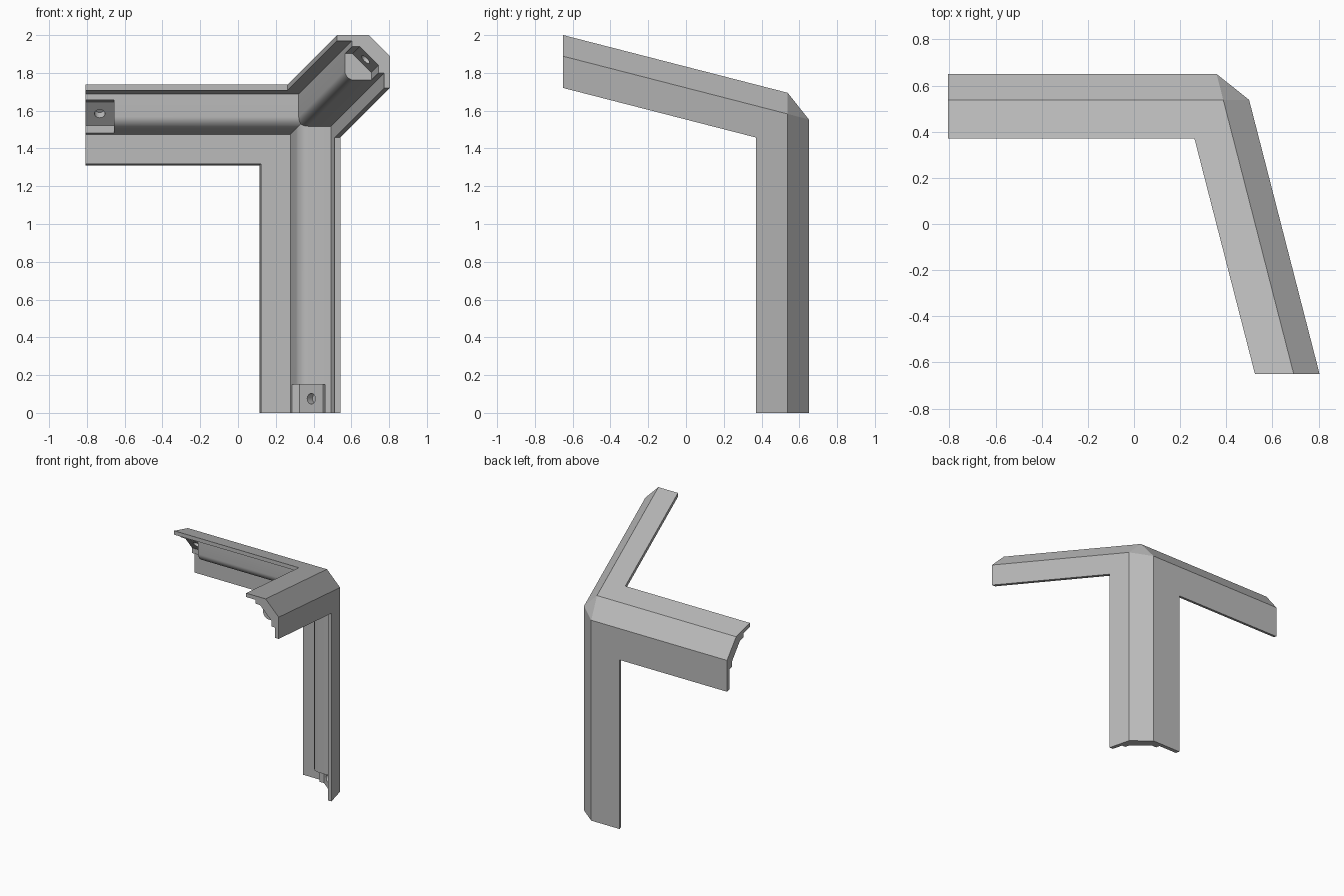
import bpy, bmesh, math
from mathutils import Vector

cube = bpy.data.objects.get("Cube")
if cube:
    bpy.data.objects.remove(cube, do_unlink=True)

SLOPE = 0.257            # how far the front arm leans outward
CORNER = Vector((0.47, 0.65, 1.666))
CHAMFER, THICK, CORE, PAD, RADIUS = 0.112, 0.03, 0.2, 0.06, 0.05
SEAT = 0.16
NOTCH = 0.15
STEPS = 8


def place(u, v, w):
    """Distances inward from the right, back and top planes to a position."""
    return Vector((CORNER.x + SLOPE * v - u, CORNER.y - v, CORNER.z + SLOPE * v - w))


def shared_outline(a, b):
    """Section points around the flanges, up to the pad steps."""
    return [(PAD, CORE), (THICK, CORE), (THICK, b), (0, b), (0, CHAMFER),
            (CHAMFER, 0), (a, 0), (a, THICK), (CORE, THICK), (CORE, PAD)]


def core_outline():
    """Rounded inner edge of the core."""
    c = CORE - RADIUS
    angles = [math.pi / 2 * i / STEPS for i in range(STEPS + 1)]
    return [(c + RADIUS * math.cos(t), c + RADIUS * math.sin(t)) for t in angles]


seat_outline = [(SEAT, PAD), (PAD, SEAT)]

# Each arm: flange lengths, section-to-space mapping, and far end position
arms = [
    (0.28, 0.355, lambda p, q, t: (t, p, q), lambda p, q: CORNER.x + 0.807 + SLOPE * p),
    (0.28, 0.355, lambda p, q, t: (q, p, t), lambda p, q: CORNER.z + SLOPE * p),
    (0.28, 0.28, lambda p, q, t: (p, t, q), lambda p, q: 1.3),
]

bm = bmesh.new()
holes = []


def loft(first, second, closed=True):
    n = len(first)
    for i in range(n if closed else n - 1):
        j = (i + 1) % n
        bm.faces.new((first[i], first[j], second[j], second[i]))


for a, b, axes, end in arms:
    outer, core = shared_outline(a, b), core_outline()

    def ring(points, distance):
        return [bm.verts.new(place(*axes(p, q, distance(p, q)))) for p, q in points]

    def notch(p, q):
        return end(p, q) - NOTCH

    # Main length, starting on the mitre with the other arms
    loft(ring(outer + core, max), ring(outer + core, notch))
    # Screw seat at the far end, cut into the core
    near, far = ring(outer + seat_outline, notch), ring(outer + seat_outline, end)
    loft(near, far)
    bm.faces.new(far)
    # Wall where the core stops
    bm.faces.new(ring([outer[-1]] + seat_outline + [outer[0]] + core[::-1], notch))
    # Screw hole position and direction
    mid = (SEAT + PAD) / 2
    t = end(mid, mid) - NOTCH / 2
    centre = place(*axes(mid, mid, t))
    along = place(*axes(mid, mid, t + 1)) - centre
    across = place(*axes(SEAT, PAD, t)) - place(*axes(PAD, SEAT, t))
    holes.append((centre, along.cross(across)))

# Triangular cap on the outer corner
c = CHAMFER
bm.faces.new([bm.verts.new(place(*p)) for p in ((c, c, 0), (c, 0, c), (0, c, c))])

bmesh.ops.remove_doubles(bm, verts=bm.verts, dist=0.0005)
bmesh.ops.recalc_face_normals(bm, faces=bm.faces)
mesh = bpy.data.meshes.new("corner_bracket")
bm.to_mesh(mesh)
bm.free()
bracket = bpy.data.objects.new("corner_bracket", mesh)
bpy.context.collection.objects.link(bracket)

grey = bpy.data.materials.new("plain_grey")
grey.use_nodes = True
grey.diffuse_color = (0.5, 0.5, 0.5, 1)
grey.node_tree.nodes["Principled BSDF"].inputs["Base Color"].default_value = (0.5, 0.5, 0.5, 1)
mesh.materials.append(grey)

bpy.context.view_layer.objects.active = bracket

# Blind screw holes
for centre, direction in holes:
    bpy.ops.mesh.primitive_cylinder_add(vertices=24, radius=0.028, depth=0.09, location=centre)
    cutter = bpy.context.object
    cutter.name = "screw_hole_cutter"
    cutter.hide_render = True
    cutter.rotation_euler = direction.to_track_quat('Z', 'Y').to_euler()
    cutter.data.materials.append(grey)
    bpy.context.view_layer.objects.active = bracket
    cut = bracket.modifiers.new("screw_hole", 'BOOLEAN')
    cut.operation = 'DIFFERENCE'
    cut.solver = 'EXACT'
    cut.object = cutter
    bpy.ops.object.modifier_apply(modifier=cut.name)
    bpy.data.objects.remove(cutter, do_unlink=True)

bpy.ops.object.select_all(action='DESELECT')
bracket.select_set(True)
bpy.context.view_layer.objects.active = bracket
bpy.ops.object.shade_smooth_by_angle(angle=math.radians(25))
